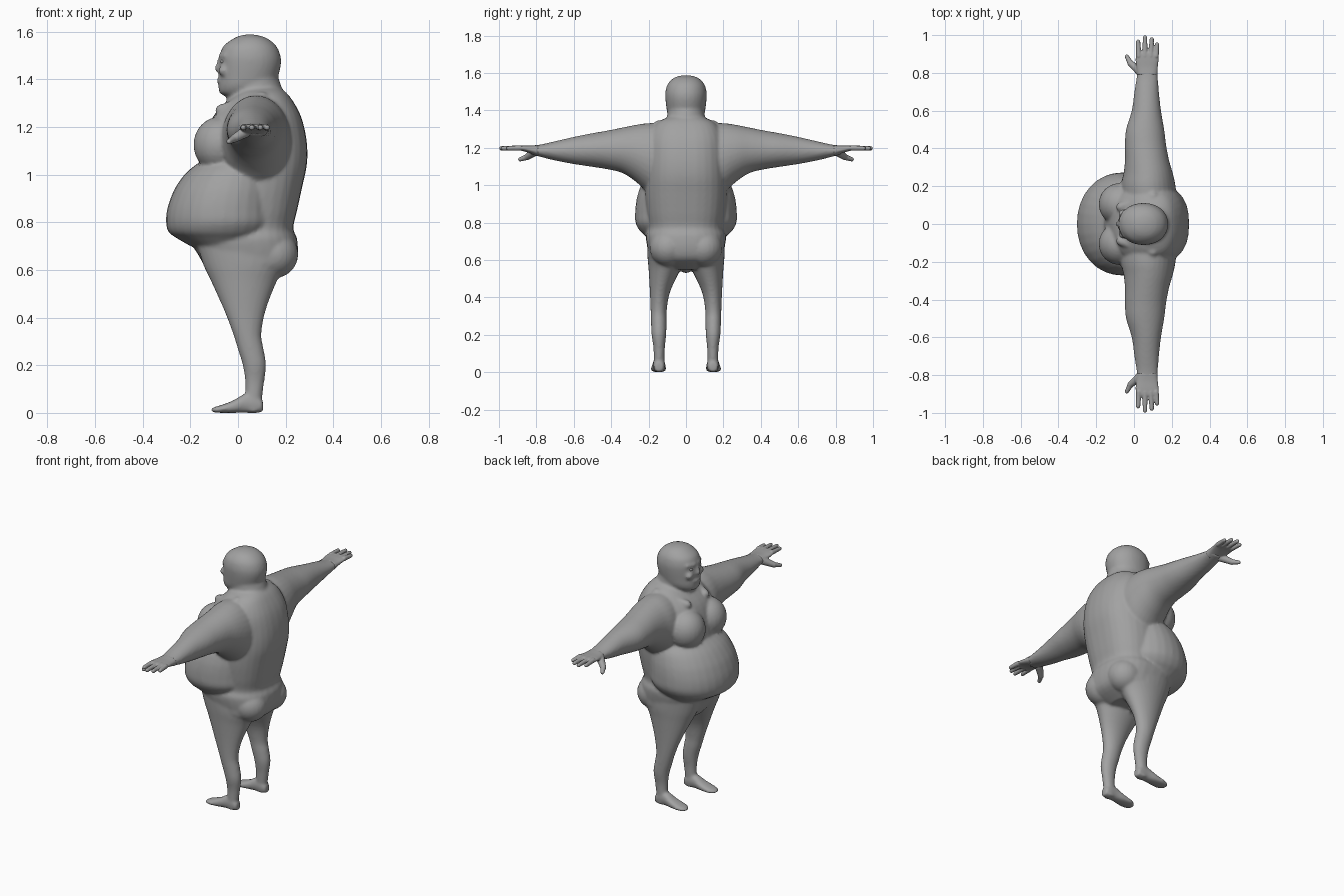
import bpy, bmesh, math
from mathutils import Vector, Matrix

skin = bpy.data.materials.new("plain grey")
skin.diffuse_color = (0.36, 0.36, 0.36, 1)
N = 32


def smooth_rows(rows, steps=4):
    """Catmull-Rom resampling of rows of numbers."""
    out = []
    for i in range(len(rows) - 1):
        p = [rows[max(i - 1, 0)], rows[i], rows[i + 1], rows[min(i + 2, len(rows) - 1)]]
        for k in range(steps):
            t = k / steps
            out.append([b + 0.5 * t * (c - a + t * (2 * a - 5 * b + 4 * c - d + t * (3 * (b - c) + d - a)))
                        for a, b, c, d in zip(*p)])
    return out + [list(rows[-1])]


def loft(bm, rows, axis, power=2.0):
    """Rows are (position on axis, min u, max u, min v, max v)."""
    rings = []
    for w, u0, u1, v0, v1 in smooth_rows(rows):
        ring = []
        for i in range(N):
            a = 2 * math.pi * i / N
            c, s = math.cos(a), math.sin(a)
            u = (u0 + u1) / 2 + (u1 - u0) / 2 * math.copysign(abs(c) ** (2 / power), c)
            v = (v0 + v1) / 2 + (v1 - v0) / 2 * math.copysign(abs(s) ** (2 / power), s)
            ring.append(bm.verts.new({'z': (u, v, w), 'y': (u, w, v), 'x': (w, u, v)}[axis]))
        rings.append(ring)
    for a, b in zip(rings, rings[1:]):
        for i in range(N):
            j = (i + 1) % N
            bm.faces.new((a[i], a[j], b[j], b[i]))
    bm.faces.new(rings[0])
    bm.faces.new(rings[-1])


def ball(bm, centre, radii):
    m = Matrix.Translation(centre) @ Matrix.Diagonal((*radii, 1))
    bmesh.ops.create_uvsphere(bm, u_segments=24, v_segments=16, radius=1, matrix=m)


def limb(bm, a, b, r0, r1):
    """Tapered rod with rounded ends."""
    a, b = Vector(a), Vector(b)
    d = b - a
    m = Matrix.Translation((a + b) / 2) @ d.to_track_quat('Z', 'Y').to_matrix().to_4x4()
    bmesh.ops.create_cone(bm, cap_ends=True, segments=16, radius1=r0, radius2=r1, depth=d.length, matrix=m)
    ball(bm, a, (r0,) * 3)
    ball(bm, b, (r1,) * 3)


def side(rows, s):
    """Mirror the v range of loft rows across y."""
    return [(w, a, b, min(c * s, d * s), max(c * s, d * s)) for w, a, b, c, d in rows]


def finish(bm, name, voxel, passes):
    bmesh.ops.recalc_face_normals(bm, faces=bm.faces)
    me = bpy.data.meshes.new(name)
    bm.to_mesh(me)
    bm.free()
    me.materials.append(skin)
    ob = bpy.data.objects.new(name, me)
    bpy.context.collection.objects.link(ob)
    r = ob.modifiers.new("fuse", 'REMESH')
    r.mode = 'VOXEL'
    r.voxel_size = voxel
    r.use_smooth_shade = True
    sm = ob.modifiers.new("soften", 'SMOOTH')
    sm.factor = 0.5
    sm.iterations = passes


def sym(rows):
    return [(z, a, b, -h, h) for z, a, b, h in rows]


body = bmesh.new()
# back, chest and hips
loft(body, sym([(1.37, .04, .17, .08), (1.33, -.02, .215, .16), (1.25, -.10, .262, .205), (1.15, -.14, .287, .215),
                (1.05, -.16, .29, .22), (.95, -.16, .27, .22), (.85, -.15, .248, .21), (.775, -.15, .232, .20),
                (.73, -.20, .248, .215), (.66, -.165, .25, .205), (.6, -.13, .225, .19), (.55, -.09, .14, .10)]),
     'z', 2.5)
# hanging belly
loft(body, sym([(1.06, -.15, .12, .19), (1.01, -.215, .17, .235), (.95, -.26, .18, .258), (.9, -.283, .18, .268),
                (.85, -.298, .18, .272), (.8, -.302, .18, .27), (.76, -.292, .16, .25), (.735, -.26, .13, .225),
                (.70, -.20, .08, .19)]), 'z', 2.1)
# neck
loft(body, sym([(1.26, -.05, .2, .12), (1.34, -.045, .19, .105), (1.42, -.03, .165, .095)]), 'z')
# head
loft(body, sym([(1.325, -.035, .08, .04), (1.34, -.075, .13, .075), (1.37, -.082, .155, .096), (1.41, -.08, .168, .104),
                (1.46, -.08, .18, .11), (1.50, -.077, .178, .11), (1.54, -.06, .16, .098), (1.57, -.02, .125, .07),
                (1.583, .01, .09, .04), (1.588, .04, .06, .01)]), 'z', 2.1)
# nose and lips
limb(body, (-.074, 0, 1.485), (-.082, 0, 1.445), .010, .016)
ball(body, (-.077, 0, 1.395), (.012, .034, .012))

for s in (1, -1):
    # brow and cheek around each eye
    limb(body, (-.072, .018 * s, 1.498), (-.053, .065 * s, 1.497), .011, .010)
    ball(body, (-.06, .05 * s, 1.435), (.022, .028, .022))
    # breast and buttock
    ball(body, (-.075, .105 * s, 1.125), (.112, .112, .118))
    ball(body, (.15, .095 * s, .665), (.103, .1, .1))
    # collar fold from the shoulder down to the chest
    limb(body, (.10, .145 * s, 1.32), (-.07, .09 * s, 1.27), .028, .025)
    # arm
    arm = [(.10, -.07, .23, .92, 1.33), (.2, -.07, .22, .96, 1.332), (.27, -.055, .205, 1.02, 1.322),
           (.34, -.048, .185, 1.065, 1.308), (.42, -.048, .17, 1.085, 1.292), (.5, -.042, .16, 1.098, 1.278),
           (.6, -.012, .143, 1.113, 1.258), (.7, .002, .132, 1.132, 1.235), (.78, .014, .126, 1.152, 1.217),
           (.83, .018, .122, 1.165, 1.212)]
    loft(body, [(w * s, a, b, c, d) for w, a, b, c, d in arm], 'y')
    # leg
    loft(body, side([(.70, -.17, .2, .0, .208), (.62, -.145, .2, .005, .206), (.55, -.112, .162, .03, .2),
                     (.43, -.058, .116, .085, .193), (.33, -.02, .098, .103, .189), (.265, 0, .108, .104, .187),
                     (.2, .02, .118, .106, .184), (.13, .03, .11, .113, .174), (.06, .03, .101, .115, .173),
                     (.005, .03, .1, .115, .173)], s), 'z')
    # foot
    foot = [(.105, .122, .168, .004, .05), (.08, .113, .174, 0, .075), (.03, .112, .177, 0, .08),
            (-.02, .107, .185, 0, .052), (-.07, .106, .188, 0, .033), (-.1, .118, .178, .002, .024),
            (-.112, .135, .165, .006, .016)]
    loft(body, [(x, min(a * s, b * s), max(a * s, b * s), c, d) for x, a, b, c, d in foot], 'x', 2.3)
ball(body, (-.01, 0, .565), (.05, .035, .035))
finish(body, "body", .0085, 5)

for s, label in ((1, "left"), (-1, "right")):
    hand = bmesh.new()
    # palm
    loft(hand, [(y * s, a, b, c, d) for y, a, b, c, d in
                [(.79, .016, .125, 1.155, 1.215), (.83, .012, .126, 1.17, 1.212), (.87, .008, .13, 1.182, 1.212),
                 (.9, .012, .13, 1.187, 1.211), (.91, .02, .125, 1.19, 1.208)]], 'y', 2.4)
    # four fingers
    for x0, x1, tip in ((.026, .022, .965), (.058, .058, .988), (.089, .094, .978), (.117, .122, .95)):
        limb(hand, (x0, .89 * s, 1.199), (x1, tip * s, 1.197), .0145, .0115)
    # thumb
    limb(hand, (.03, .81 * s, 1.178), (-.018, .85 * s, 1.15), .024, .017)
    limb(hand, (-.018, .85 * s, 1.15), (-.038, .887 * s, 1.138), .016, .011)
    finish(hand, label + "_hand", .004, 3)

# eyes
for s, label in ((1, "left"), (-1, "right")):
    eye = bmesh.new()
    ball(eye, (-.061, .042 * s, 1.474), (.013, .015, .010))
    finish(eye, label + "_eye", .002, 1)
